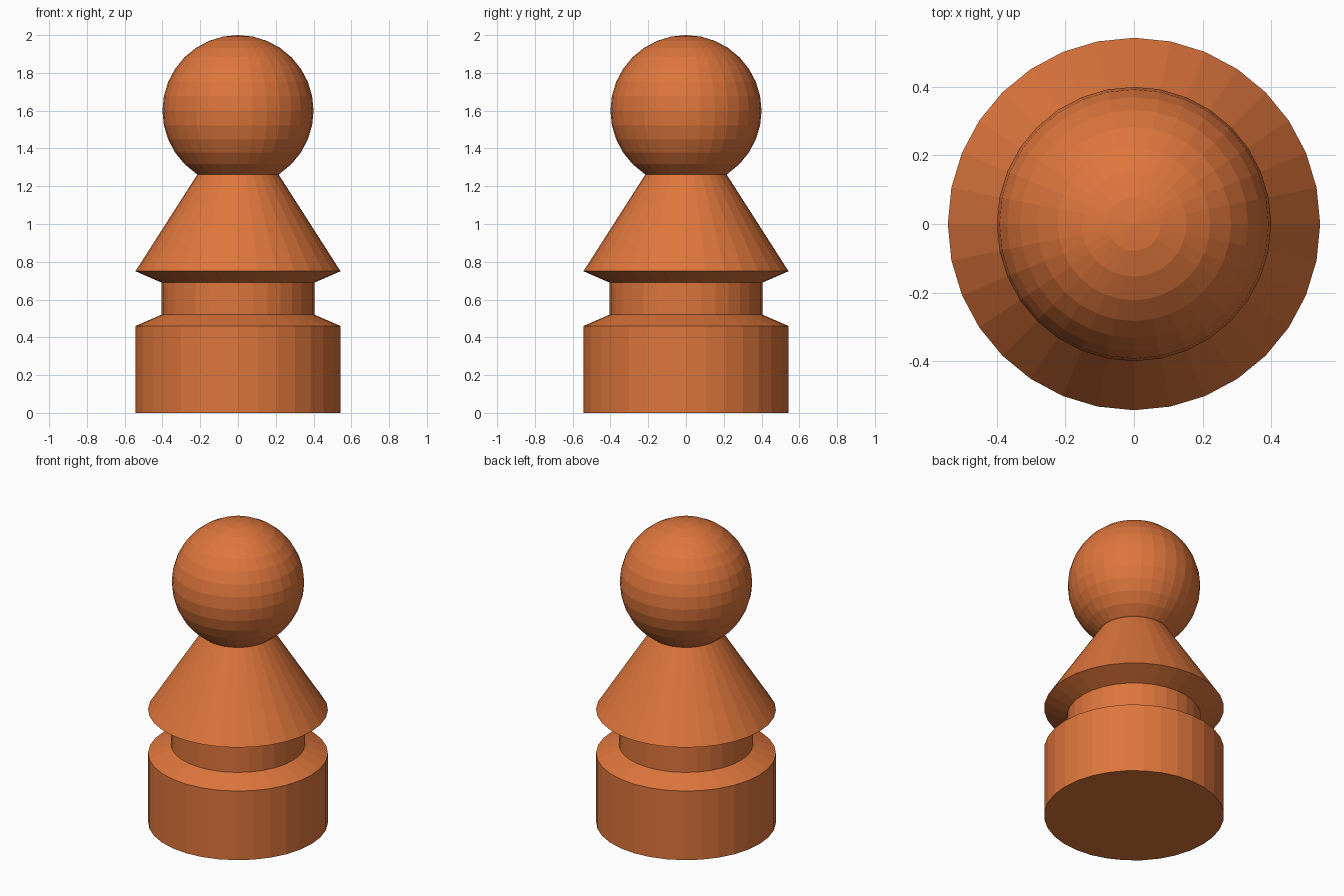
import bpy, bmesh, math

if "Cube" in bpy.data.objects:
    bpy.data.objects.remove(bpy.data.objects["Cube"])

SIDES = 32

orange = bpy.data.materials.new("orange")
orange.diffuse_color = (0.73, 0.18, 0.045, 1)
orange.use_nodes = True
orange.node_tree.nodes["Principled BSDF"].inputs["Base Color"].default_value = orange.diffuse_color


def finish(name, bm):
    bmesh.ops.recalc_face_normals(bm, faces=bm.faces[:])
    mesh = bpy.data.meshes.new(name)
    bm.to_mesh(mesh)
    bm.free()
    mesh.materials.append(orange)
    obj = bpy.data.objects.new(name, mesh)
    bpy.context.collection.objects.link(obj)
    return obj


def turned(name, profile):
    """Flat-faced solid turned around z from (radius, height) points."""
    bm = bmesh.new()
    rings = []
    for r, z in profile:
        rings.append([bm.verts.new((r * math.cos(2 * math.pi * i / SIDES),
                                    r * math.sin(2 * math.pi * i / SIDES), z))
                      for i in range(SIDES)])
    for low, high in zip(rings, rings[1:]):
        for i in range(SIDES):
            j = (i + 1) % SIDES
            bm.faces.new((low[i], low[j], high[j], high[i]))
    bm.faces.new(rings[0][::-1])
    bm.faces.new(rings[-1])
    return finish(name, bm)


# Body: round base, grooved waist and flared cone
turned("body", [(0.543, 0), (0.543, 0.46), (0.405, 0.52),
                (0.405, 0.69), (0.543, 0.75), (0.21, 1.27)])

# Head: ball resting in the top of the cone
bm = bmesh.new()
bmesh.ops.create_uvsphere(bm, u_segments=SIDES, v_segments=16, radius=0.4)
bmesh.ops.translate(bm, verts=bm.verts[:], vec=(0, 0, 1.6))
finish("head", bm)
